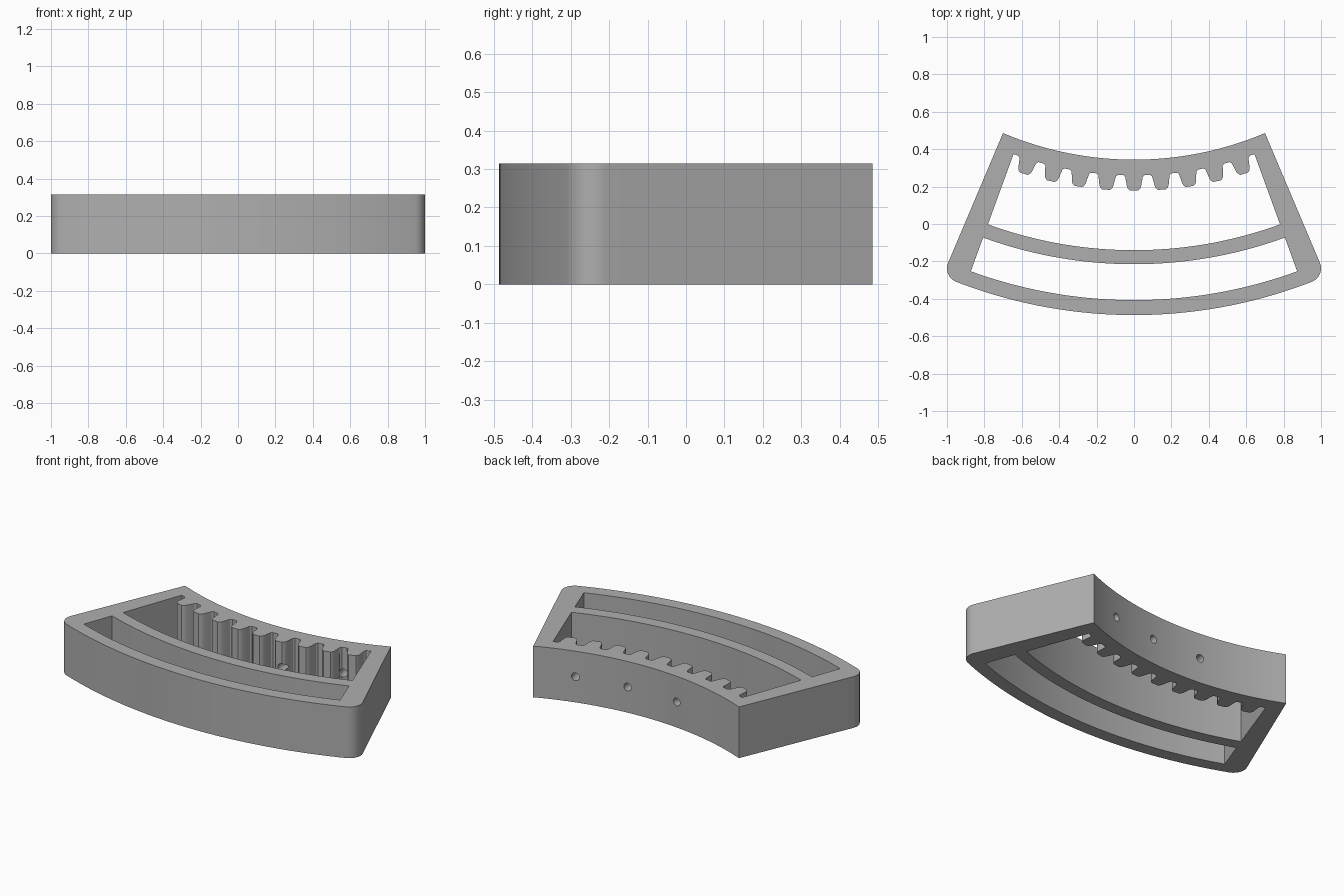
import bpy, bmesh
from math import sin, cos, asin, radians, pi
from mathutils import Matrix, Vector

old = bpy.data.objects.get("Cube")
if old:
    bpy.data.objects.remove(old, do_unlink=True)

CENTRE_Y = 2.14          # common centre of all arcs
HEIGHT = 0.315
SIDE = radians(22.95)    # half angle of the sector
POCKET = radians(20.03)  # half angle of the openings
PITCH = radians(4.37)    # angle between teeth
R_BACK, R_FRONT, R_ROOT = 1.796, 2.627, 1.88

grey = bpy.data.materials.new("plain grey")
grey.use_nodes = True
colour = (0.43, 0.43, 0.43, 1)
grey.diffuse_color = colour
grey.node_tree.nodes["Principled BSDF"].inputs["Base Color"].default_value = colour


def polar(r, a):
    return (r * sin(a), CENTRE_Y - r * cos(a))


def arc(r, start, end, steps=48):
    return [polar(r, start + (end - start) * i / steps) for i in range(steps + 1)]


def finish(name, bm):
    bmesh.ops.recalc_face_normals(bm, faces=bm.faces)
    mesh = bpy.data.meshes.new(name)
    bm.to_mesh(mesh)
    bm.free()
    mesh.materials.append(grey)
    obj = bpy.data.objects.new(name, mesh)
    bpy.context.collection.objects.link(obj)
    return obj


def prism(name, points, z0, z1):
    bm = bmesh.new()
    face = bm.faces.new([bm.verts.new((x, y, z0)) for x, y in points])
    grown = bmesh.ops.extrude_face_region(bm, geom=[face])
    top = [v for v in grown["geom"] if isinstance(v, bmesh.types.BMVert)]
    bmesh.ops.translate(bm, verts=top, vec=(0, 0, z1 - z0))
    return finish(name, bm)


def cut(target, cutter):
    mod = target.modifiers.new("cut", "BOOLEAN")
    mod.operation, mod.solver, mod.object = "DIFFERENCE", "EXACT", cutter
    bpy.context.view_layer.objects.active = target
    bpy.ops.object.modifier_apply(modifier=mod.name)
    bpy.data.objects.remove(cutter, do_unlink=True)


# Sector outline with rounded front corners
ROUND = 0.077
corner_angle = SIDE - asin(ROUND / (R_FRONT - ROUND))
cx, cy = polar(R_FRONT - ROUND, corner_angle)
corner = []
for i in range(13):
    t = SIDE + (corner_angle - pi / 2 - SIDE) * i / 12
    corner.append((cx + ROUND * cos(t), cy + ROUND * sin(t)))
front = arc(R_FRONT, corner_angle, -corner_angle)[1:-1]
mirrored = [(-x, y) for x, y in reversed(corner)]
outline = arc(R_BACK, -SIDE, SIDE) + corner + front + mirrored
frame = prism("toothed_sector_frame", outline, 0, HEIGHT)

# Narrow front opening
slot = arc(2.355, -POCKET, POCKET) + arc(2.547, POCKET, -POCKET)
cut(frame, prism("front_slot_cutter", slot, -0.1, HEIGHT + 0.1))

# Wide back opening, with nine teeth along its back wall
flank = [(0.056, R_ROOT), (0.047, 1.889), (0.043, 1.91),
         (0.038, 1.938), (0.032, 1.953), (0.021, 1.962)]
tooth = [(-w, r) for w, r in flank] + [(w, r) for w, r in reversed(flank)]
window = [polar(R_ROOT, -POCKET)]
for n in range(-4, 5):
    window += [polar(r, n * PITCH + w / r) for w, r in tooth]
window += [polar(R_ROOT, POCKET)] + arc(2.28, POCKET, -POCKET)
cut(frame, prism("back_window_cutter", window, -0.1, HEIGHT + 0.1))

# Three radial bolt holes through the back wall
for degrees in (15.1, 4.85, -5.9):
    a = radians(degrees)
    bm = bmesh.new()
    bmesh.ops.create_cone(bm, cap_ends=True, segments=24, radius1=0.024,
                          radius2=0.024, depth=0.44)
    axis = Vector((sin(a), -cos(a), 0))
    turn = axis.to_track_quat("Z", "Y").to_matrix().to_4x4()
    place = Matrix.Translation((*polar(1.88, a), HEIGHT / 2))
    bmesh.ops.transform(bm, matrix=place @ turn, verts=bm.verts)
    cut(frame, finish("hole_cutter", bm))

# Smooth arcs, crisp corners
bpy.ops.object.select_all(action="DESELECT")
frame.select_set(True)
bpy.context.view_layer.objects.active = frame
bpy.ops.object.shade_smooth_by_angle(angle=radians(30))
